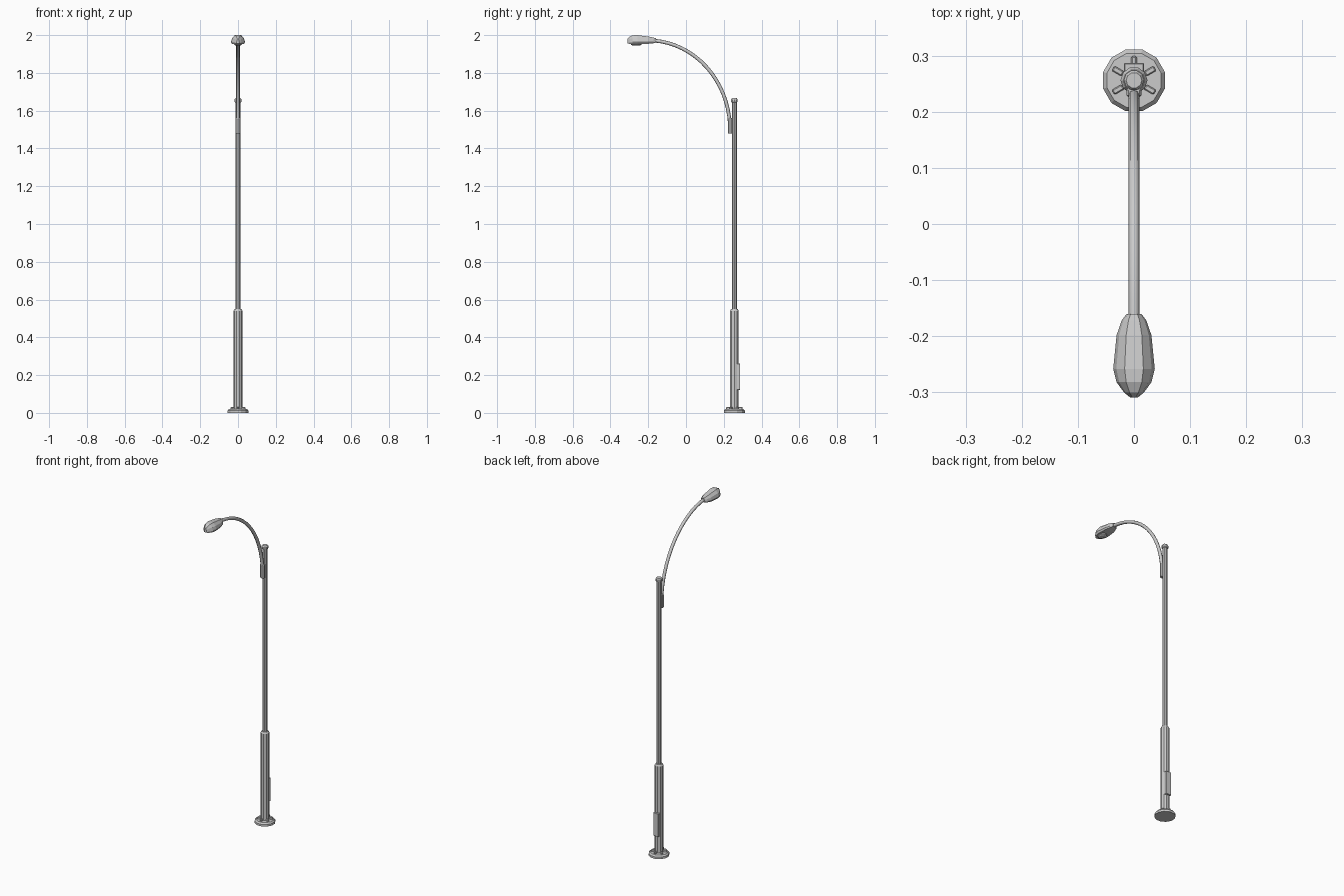
import bpy, bmesh, math
from mathutils import Vector

if "Cube" in bpy.data.objects:
    bpy.data.objects.remove(bpy.data.objects["Cube"])

PY = 0.256  # pole axis position in y


def make(name, verts, faces):
    me = bpy.data.meshes.new(name)
    me.from_pydata(verts, [], faces)
    bm = bmesh.new()
    bm.from_mesh(me)
    bmesh.ops.recalc_face_normals(bm, faces=bm.faces)
    bm.to_mesh(me)
    bm.free()
    ob = bpy.data.objects.new(name, me)
    bpy.context.collection.objects.link(ob)
    return ob


def loft(name, rings, cap_start=True, cap_end=True):
    n = len(rings[0])
    verts = [v for r in rings for v in r]
    faces = [(i * n + j, i * n + (j + 1) % n, (i + 1) * n + (j + 1) % n, (i + 1) * n + j)
             for i in range(len(rings) - 1) for j in range(n)]
    if cap_start:
        faces.append(tuple(range(n)))
    if cap_end:
        faces.append(tuple(range(len(verts) - n, len(verts))))
    return make(name, verts, faces)


def lathe(name, profile, sides, turn=0.0, y=PY, **caps):
    rings = []
    for r, z in profile:
        rings.append([(r * math.cos(turn + math.tau * k / sides),
                       y + r * math.sin(turn + math.tau * k / sides), z) for k in range(sides)])
    return loft(name, rings, **caps)


def box(name, centre, size, angle=0.0, bevel=0.0):
    bm = bmesh.new()
    bmesh.ops.create_cube(bm, size=1)
    bmesh.ops.scale(bm, vec=size, verts=bm.verts)
    if bevel:
        bmesh.ops.bevel(bm, geom=bm.edges[:], offset=bevel, segments=1, affect='EDGES')
    me = bpy.data.meshes.new(name)
    bm.to_mesh(me)
    bm.free()
    ob = bpy.data.objects.new(name, me)
    ob.location = centre
    ob.rotation_euler.z = angle
    bpy.context.collection.objects.link(ob)
    return ob


# Base flange, and the mounting lugs around the foot
lathe("base_flange", [(0.057, 0), (0.057, 0.012), (0.050, 0.021), (0.022, 0.021)],
      12, math.radians(15), cap_end=False)
for k in range(6):
    a = math.radians(30 + 60 * k)
    box("base_lug", (0.033 * math.cos(a), PY + 0.033 * math.sin(a), 0.022),
        (0.020, 0.010, 0.018), a, 0.002)

# Thick lower column, thin upper column and its cap
lathe("lower_column", [(0.024, 0.015), (0.024, 0.54), (0.019, 0.55), (0.012, 0.55)], 10)
lathe("upper_column", [(0.0135, 0.54), (0.0135, 1.65)], 10)
lathe("column_cap", [(0.014, 1.643), (0.018, 1.646), (0.018, 1.660), (0.014, 1.666)], 10)

# Service door on the back of the lower column
box("service_door", (0, PY + 0.022, 0.192), (0.036, 0.018, 0.14), 0, 0.002)

# Clamp sleeve holding the arm to the pole
lathe("arm_clamp", [(0.012, 1.478), (0.014, 1.482), (0.014, 1.556), (0.011, 1.561)], 8,
      math.radians(22.5), y=0.234)

# Swept arm: quarter-ellipse path with an eight-sided section
rings = []
for i in range(17):
    t = math.radians(3 + 83 * i / 16)
    c = Vector((0, -0.20 + 0.433 * math.cos(t), 1.50 + 0.472 * math.sin(t)))
    tangent = Vector((0, -0.433 * math.sin(t), 0.472 * math.cos(t))).normalized()
    side = Vector((1, 0, 0))
    up = tangent.cross(side)
    rings.append([c + 0.0095 * (math.cos(k * math.tau / 8) * side + math.sin(k * math.tau / 8) * up)
                  for k in range(8)])
arm = loft("curved_arm", rings)
for p in arm.data.polygons:
    p.use_smooth = len(p.vertices) == 4

# Lamp head: domed section along y as (y, half width, bottom z, top z)
section = [(-0.85, 0), (-1, 0.22), (-0.85, 0.65), (-0.45, 1), (0.45, 1),
           (0.85, 0.65), (1, 0.22), (0.85, 0)]
stations = [(-0.160, 0.013, 1.960, 1.984), (-0.172, 0.022, 1.957, 1.987),
            (-0.198, 0.031, 1.954, 1.992), (-0.258, 0.037, 1.953, 2.0),
            (-0.282, 0.031, 1.953, 1.999), (-0.300, 0.018, 1.954, 1.991),
            (-0.309, 0.007, 1.956, 1.980)]
loft("lamp_head", [[(u * w, y, b + v * (t - b)) for u, v in section] for y, w, b, t in stations])

# Glass bowl under the head, an oval stepped inward
glass = lathe("lamp_glass", [(1.0, 1.956), (0.92, 1.949), (0.65, 1.945)], 12, math.radians(15), y=0)
for v in glass.data.vertices:
    v.co.x *= 0.022
    v.co.y = -0.263 + v.co.y * 0.031
